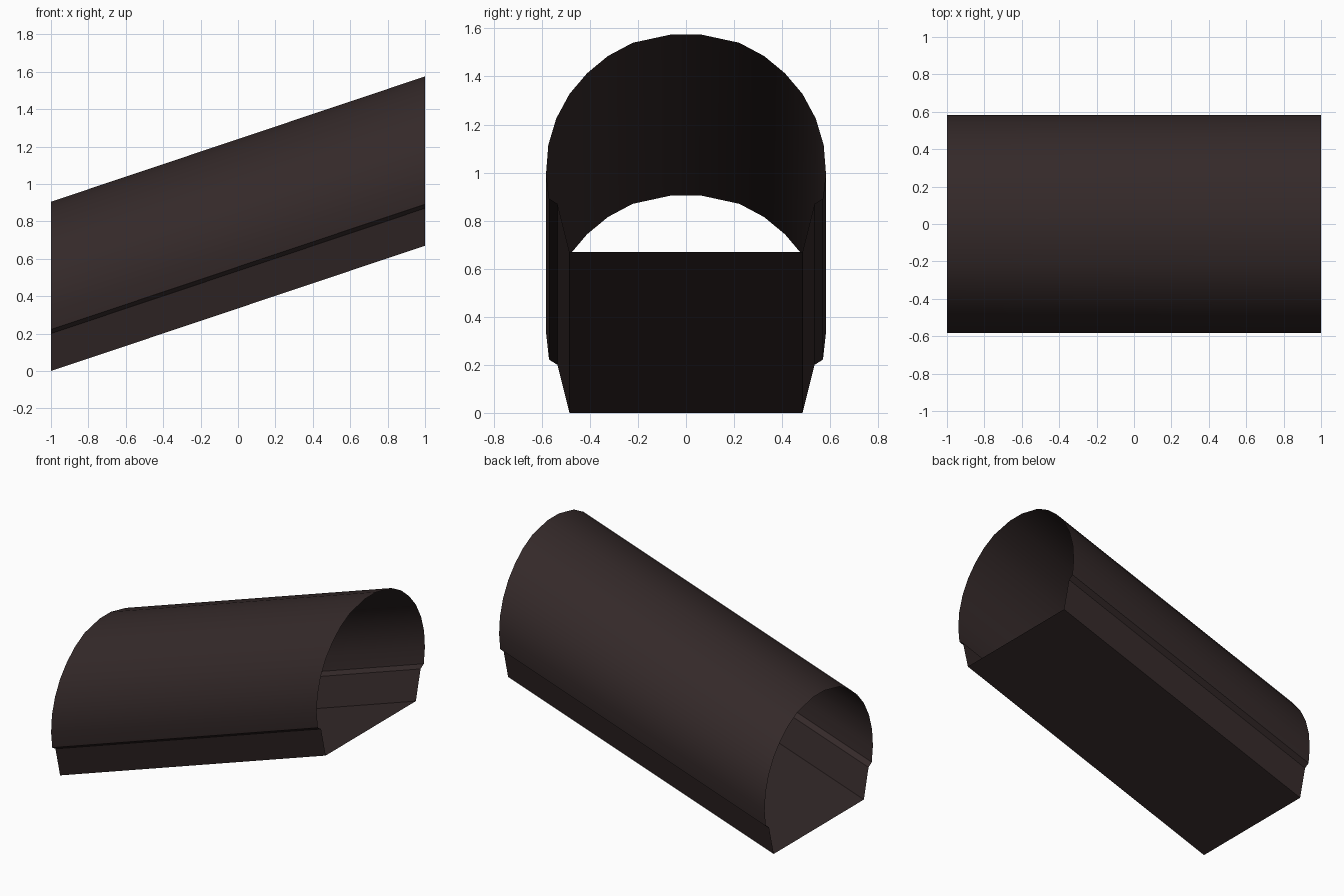
import bpy, bmesh, math

if "Cube" in bpy.data.objects:
    bpy.data.objects.remove(bpy.data.objects["Cube"])

# Dark brown shell colour
mat = bpy.data.materials.new("dark brown")
mat.diffuse_color = (0.034, 0.022, 0.022, 1)
mat.use_nodes = True
mat.node_tree.nodes["Principled BSDF"].inputs["Base Color"].default_value = mat.diffuse_color

RISE = 0.67  # climb of the duct from x = -1 to x = 1

# Half cross-section (y, z): floor edge, leaning sill, ledge, arch up to the crown
half = [(0.485, 0.0), (0.535, 0.2), (0.57, 0.222), (0.582, 0.33), (0.573, 0.445),
        (0.54, 0.555), (0.485, 0.657), (0.412, 0.743), (0.325, 0.815),
        (0.222, 0.87), (0.06, 0.905)]
profile = half + [(-y, z) for y, z in reversed(half)]

# Arched passage: open-ended sheet swept along the slope
bm = bmesh.new()
low = [bm.verts.new((-1, y, z)) for y, z in profile]
high = [bm.verts.new((1, y, z + RISE)) for y, z in profile]
for i in range(len(profile)):
    j = (i + 1) % len(profile)
    bm.faces.new((low[i], high[i], high[j], low[j]))
# Point the normals outwards
bm.normal_update()
crown = max(bm.faces, key=lambda f: f.calc_center_median().z)
if crown.normal.z < 0:
    bmesh.ops.reverse_faces(bm, faces=bm.faces[:])

mesh = bpy.data.meshes.new("sloped_arched_passage")
bm.to_mesh(mesh)
bm.free()
mesh.materials.append(mat)
obj = bpy.data.objects.new("sloped_arched_passage", mesh)
bpy.context.collection.objects.link(obj)

# Smooth arch, sharp ledge and floor edges
bpy.context.view_layer.objects.active = obj
obj.select_set(True)
bpy.ops.object.shade_smooth_by_angle(angle=math.radians(30))
